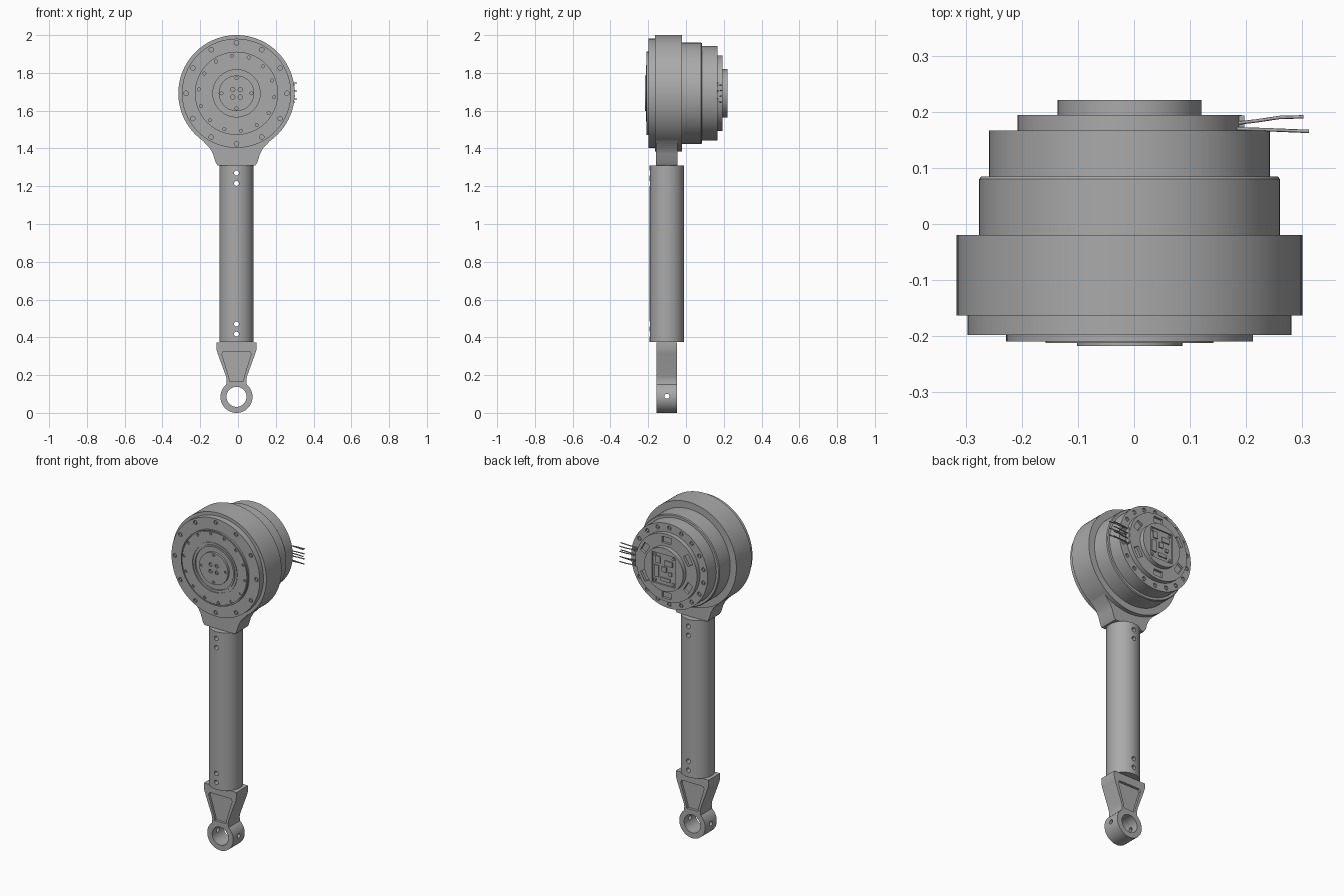
import bpy, bmesh, math
from mathutils import Matrix, Vector

if "Cube" in bpy.data.objects:
    bpy.data.objects.remove(bpy.data.objects["Cube"])

CX, HEAD_Z, TUBE_Y, EYE_Z = -0.008, 1.692, -0.101, 0.085

metal = bpy.data.materials.new("grey metal")
metal.use_nodes = True
GREY = (0.4, 0.4, 0.4, 1)
metal.diffuse_color = GREY
metal.node_tree.nodes["Principled BSDF"].inputs["Base Color"].default_value = GREY


def finish(bm, name, loc=(0, 0, 0)):
    bmesh.ops.recalc_face_normals(bm, faces=bm.faces)
    mesh = bpy.data.meshes.new(name)
    bm.to_mesh(mesh)
    bm.free()
    mesh.materials.append(metal)
    obj = bpy.data.objects.new(name, mesh)
    obj.location = loc
    bpy.context.collection.objects.link(obj)
    return obj


def lathe(name, profile, loc, steps=96):
    """Spin (radius, y) points about the y axis."""
    bm = bmesh.new()
    verts = [bm.verts.new((r, y, 0)) for r, y in profile]
    edges = [bm.edges.new(pair) for pair in zip(verts, verts[1:])]
    bmesh.ops.spin(bm, geom=verts + edges, axis=(0, 1, 0), cent=(0, 0, 0),
                   angle=math.tau, steps=steps)
    bmesh.ops.remove_doubles(bm, verts=bm.verts, dist=1e-5)
    return finish(bm, name, loc)


def extrude_y(name, outline, y0, y1, loc=(0, 0, 0)):
    """Extrude an (x, z) outline from y0 to y1."""
    bm = bmesh.new()
    face = bm.faces.new([bm.verts.new((x, y0, z)) for x, z in outline])
    new = bmesh.ops.extrude_face_region(bm, geom=[face])["geom"]
    bmesh.ops.translate(bm, vec=(0, y1 - y0, 0),
                        verts=[v for v in new if isinstance(v, bmesh.types.BMVert)])
    return finish(bm, name, loc)


def add_rod(bm, centre, radius, length, axis="Y", sides=20):
    turn = Matrix.Rotation(math.pi / 2, 4, {"Y": "X", "X": "Y", "Z": "Z"}[axis])
    bmesh.ops.create_cone(bm, cap_ends=True, segments=sides, radius1=radius,
                          radius2=radius, depth=length,
                          matrix=Matrix.Translation(centre) @ turn)


def add_box(bm, centre, size, angle=0):
    """Box turned about the y axis through the origin of its centre."""
    bmesh.ops.create_cube(bm, size=1, matrix=Matrix.Translation(centre)
                          @ Matrix.Rotation(angle, 4, "Y") @ Matrix.Diagonal((*size, 1)))


def cut(obj, bm):
    """Subtract the cutter mesh and bake the result."""
    cutter = finish(bm, "cutter", obj.location)
    cutter.hide_render = True
    mod = obj.modifiers.new("cut", "BOOLEAN")
    mod.operation, mod.solver, mod.object = "DIFFERENCE", "EXACT", cutter
    graph = bpy.context.evaluated_depsgraph_get()
    obj.data = bpy.data.meshes.new_from_object(obj.evaluated_get(graph))
    obj.modifiers.clear()
    bpy.data.objects.remove(cutter)


def ring(radius, count, start=0):
    for i in range(count):
        a = math.radians(start) + math.tau * i / count
        yield radius * math.cos(a), radius * math.sin(a), a


head_loc = (CX, 0, HEAD_Z)

# Motor body: stepped front rings, housing and rear drums
front = [(0, -.217), (.094, -.217), (.094, -.204), (.125, -.204), (.125, -.2125),
         (.135, -.2125), (.135, -.207), (.141, -.207), (.141, -.2125), (.15, -.2125),
         (.15, -.209), (.212, -.209), (.212, -.203), (.217, -.203), (.217, -.209),
         (.22, -.209), (.22, -.198), (.289, -.198), (.289, -.163)]
rear = [(.308, -.163), (.308, -.02), (.268, -.02), (.268, .08), (.264, .085),
        (.25, .085), (.25, .167), (.2, .167), (.2, .194), (.128, .194),
        (.128, .221), (0, .221)]
body = lathe("motor_body", front + rear, head_loc)

# Bolt holes, rear pockets and rear board recess
holes = bmesh.new()
bolts = bmesh.new()
for r, n, start, y, size in ((.267, 12, 0, -.198, .012), (.2, 14, 97, -.209, .008),
                             (.08, 4, 0, -.217, .008), (.028, 4, 45, -.217, .011),
                             (.226, 18, 10, .167, .012)):
    for x, z, a in ring(r, n, start):
        add_rod(holes, (x, y, z), size, .016)
        add_rod(bolts, (x, y - math.copysign(.006, y), z), size * .7, .008, sides=6)
for x, z, a in ring(.163, 6, 30):
    add_box(holes, (x, .194, z), (.036, .03, .06), -a)
add_box(holes, (0, .221, 0), (.15, .016, .18))
cut(body, holes)
finish(bolts, "bolts", head_loc)

# Circuit board parts in the rear recess
board = bmesh.new()
for x, z, w, h in ((-.03, .04, .05, .03), (.04, .05, .03, .04), (.05, -.02, .03, .07),
                   (-.04, -.02, .02, .02), (-.01, -.06, .06, .02), (0, 0, .03, .03)):
    add_box(board, (x, .215, z), (w, .01, h))
for x in (-.06, .06):
    for z in (-.075, .075):
        add_rod(board, (x, .215, z), .008, .01)
finish(board, "circuit_board_parts", head_loc)

# Cable connector and wires on the left side
plug = bmesh.new()
add_box(plug, (.185, .18, 0), (.04, .026, .09))
finish(plug, "cable_connector", head_loc)


def wire(name, points):
    curve = bpy.data.curves.new(name, "CURVE")
    curve.dimensions = "3D"
    curve.bevel_depth, curve.bevel_resolution = .003, 1
    curve.use_fill_caps = True
    spline = curve.splines.new("POLY")
    spline.points.add(len(points) - 1)
    for p, co in zip(spline.points, points):
        p.co = (*co, 1)
    curve.materials.append(metal)
    obj = bpy.data.objects.new(name, curve)
    bpy.context.collection.objects.link(obj)


for i in range(4):
    z = HEAD_Z - .045 + .03 * i
    wire("upper_wire", [(.17, .178, z), (.22, .184, z), (.26, .19, z), (.302, .191, z)])
for i in range(3):
    z = HEAD_Z - .03 + .042 * i
    wire("lower_wire", [(.18, .17, z), (.24, .168, z), (.312, .165, z)])

# Flared neck under the housing
half = [(.215, 1.48), (.17, 1.432), (.14, 1.4), (.124, 1.37), (.11, 1.325), (.1, 1.311)]
extrude_y("housing_neck", half + [(-x, z) for x, z in reversed(half)], -.16, -.045, (CX, 0, 0))

# Tube with cross-drilled holes at both ends
bm = bmesh.new()
add_rod(bm, (0, 0, .8425), .091, .935, "Z", 64)
tube = finish(bm, "arm_tube", (CX, TUBE_Y, 0))
holes = bmesh.new()
for z in (1.27, 1.215, .47, .417):
    add_rod(holes, (0, 0, z), .013, .3)
cut(tube, holes)

# Lower fitting: tapered fork ending in an eye
half = [(.107, .372), (.107, .34), (.1, .315), (.056, .195), (.052, .175), (.053, .16)]
eye = []
for i in range(41):
    a = math.radians(50 - 280 * i / 40)
    eye.append((.085 * math.cos(a), EYE_Z + .085 * math.sin(a)))
outline = half + eye + [(-x, z) for x, z in reversed(half)]
fitting = extrude_y("lower_fitting", outline, -.155, -.047, (CX, 0, 0))
cuts = bmesh.new()
add_rod(cuts, (0, TUBE_Y, EYE_Z), .053, .3, sides=48)
cut(fitting, cuts)
cuts = bmesh.new()
add_rod(cuts, (0, TUBE_Y, EYE_Z + .003), .013, .3, "X")
cut(fitting, cuts)
# Tapered pockets on both faces
for y in (-.155, -.047):
    cuts = bmesh.new()
    base = [cuts.verts.new((x, y - .015, z)) for x, z in
            ((-.036, .168), (.036, .168), (.04, .19), (.077, .31), (.07, .325),
             (-.07, .325), (-.077, .31), (-.04, .19))]
    new = bmesh.ops.extrude_face_region(cuts, geom=[cuts.faces.new(base)])["geom"]
    bmesh.ops.translate(cuts, vec=(0, .03, 0),
                        verts=[v for v in new if isinstance(v, bmesh.types.BMVert)])
    cut(fitting, cuts)

# Smooth rounded surfaces, keep hard edges
bpy.ops.object.select_all(action="DESELECT")
for obj in bpy.context.scene.objects:
    if obj.type == "MESH" and metal.name in obj.data.materials:
        obj.select_set(True)
        bpy.context.view_layer.objects.active = obj
bpy.ops.object.shade_smooth_by_angle(angle=math.radians(30))
